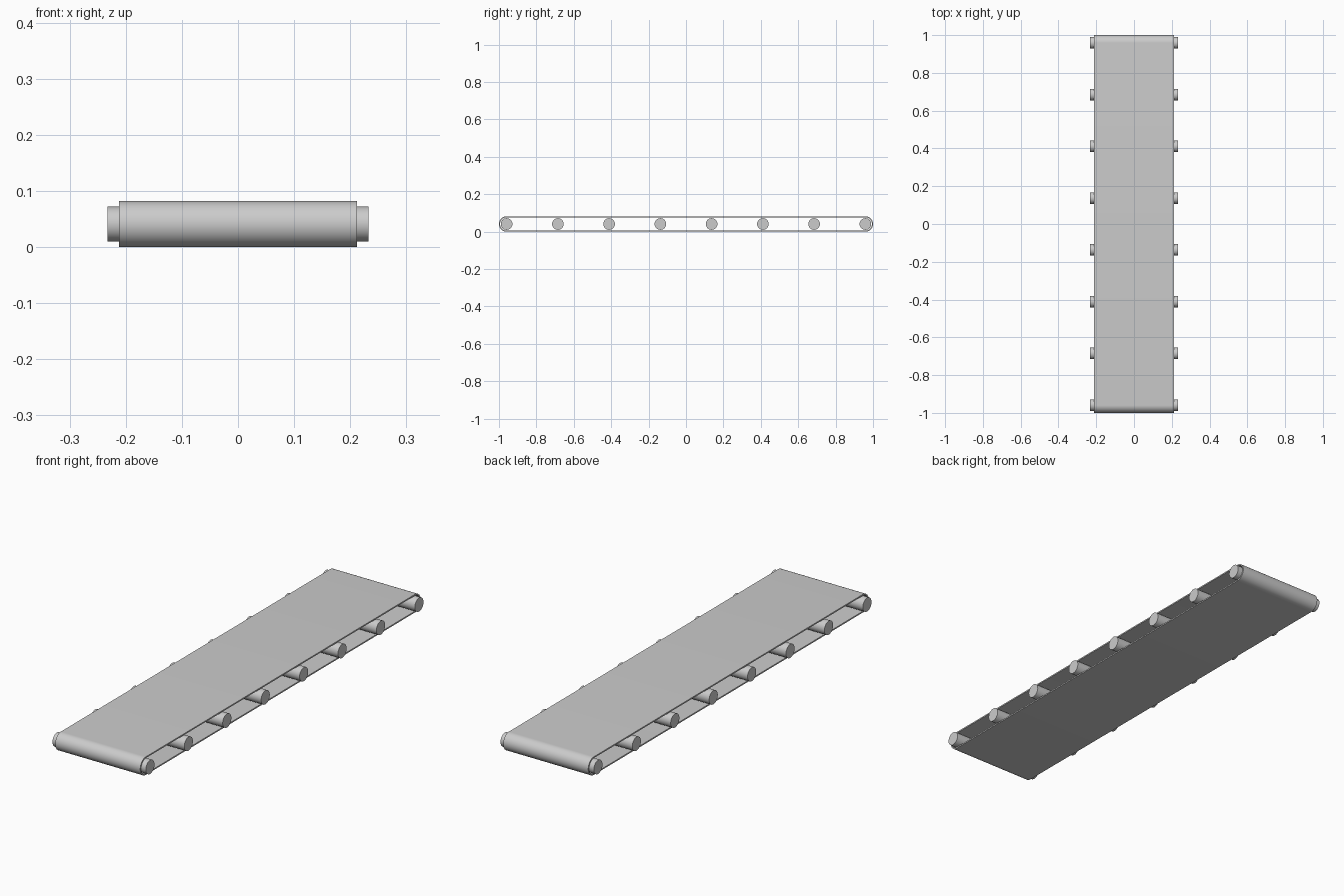
import bpy, bmesh, math
from math import pi, sin, cos

if "Cube" in bpy.data.objects:
    bpy.data.objects.remove(bpy.data.objects["Cube"])

HALF_W = 0.212      # belt half width
R_OUT = 0.041       # belt outer end radius
THICK = 0.006       # belt thickness
END_Y = 1 - R_OUT   # axis of the end rollers
ROLLER_R = 0.031
ROLLER_LEN = 0.466
COUNT = 8
SEG = 24


def smooth(obj):
    bpy.ops.object.select_all(action='DESELECT')
    obj.select_set(True)
    bpy.context.view_layer.objects.active = obj
    bpy.ops.object.shade_smooth_by_angle(angle=math.radians(35))


def stadium(radius):
    # rounded loop in the y-z plane
    pts = []
    for side in (1, -1):
        for i in range(SEG + 1):
            a = -pi / 2 + pi * i / SEG
            pts.append((side * (END_Y + radius * cos(a)), R_OUT + side * radius * sin(a)))
    return pts


# Belt: closed band with an outer and an inner skin
bm = bmesh.new()
rings = [[bm.verts.new((x, y, z)) for y, z in stadium(r)]
         for x, r in ((-HALF_W, R_OUT), (HALF_W, R_OUT),
                      (HALF_W, R_OUT - THICK), (-HALF_W, R_OUT - THICK))]
n = len(rings[0])
for k in range(4):
    a, b = rings[k], rings[(k + 1) % 4]
    for i in range(n):
        j = (i + 1) % n
        bm.faces.new((a[i], a[j], b[j], b[i]))
bmesh.ops.recalc_face_normals(bm, faces=bm.faces)
mesh = bpy.data.meshes.new("belt")
bm.to_mesh(mesh)
bm.free()
belt = bpy.data.objects.new("belt", mesh)
bpy.context.collection.objects.link(belt)
smooth(belt)

# Rollers: evenly spaced along the belt
for i in range(COUNT):
    y = -END_Y + 2 * END_Y * i / (COUNT - 1)
    bpy.ops.mesh.primitive_cylinder_add(vertices=32, radius=ROLLER_R, depth=ROLLER_LEN,
                                        location=(0, y, R_OUT), rotation=(0, pi / 2, 0))
    roller = bpy.context.object
    roller.name = f"roller_{i + 1}"
    smooth(roller)
